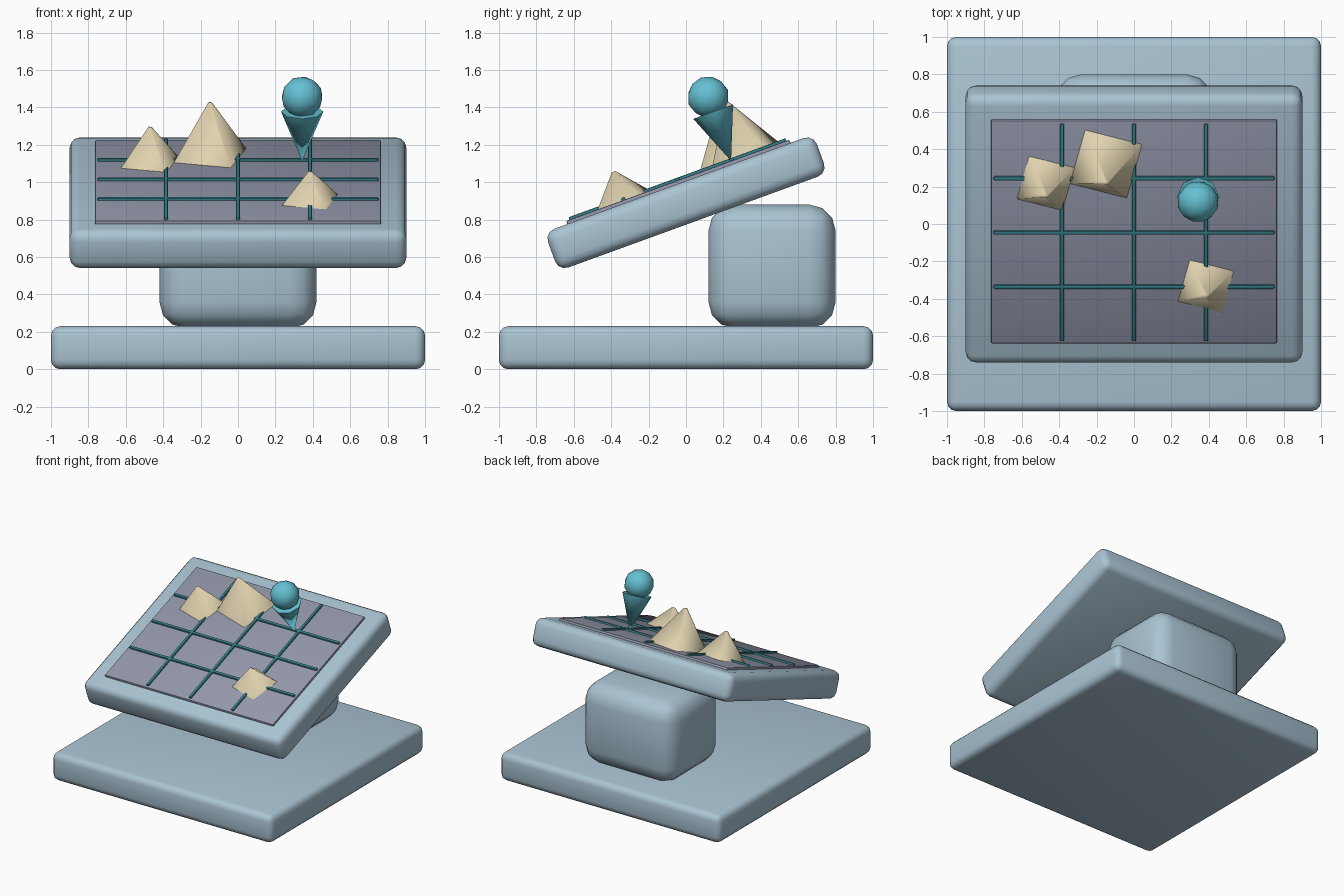
import bpy, math
from mathutils import Matrix, Vector

if "Cube" in bpy.data.objects:
    bpy.data.objects.remove(bpy.data.objects["Cube"])


def material(name, rgb):
    m = bpy.data.materials.new(name)
    m.diffuse_color = (*rgb, 1)
    m.use_nodes = True
    m.node_tree.nodes["Principled BSDF"].inputs["Base Color"].default_value = m.diffuse_color
    return m


SHELL = material("pale blue grey", (0.40, 0.55, 0.65))
SCREEN = material("slate violet", (0.29, 0.31, 0.40))
LINE = material("dark teal", (0.035, 0.22, 0.26))
SAND = material("sand", (0.75, 0.65, 0.43))
PIN = material("bright cyan", (0.13, 0.53, 0.65))

# Frame of the tilted table: local z is its normal
TILT = Matrix.Translation((0, 0, 0.89)) @ Matrix.Rotation(math.radians(20), 4, 'X')
FLAT = Matrix.Identity(4)
SURFACE = 0.128   # local height of the screen face


def finish(name, mat, matrix, angle):
    ob = bpy.context.object
    ob.name = name
    ob.data.materials.append(mat)
    ob.matrix_world = matrix
    bpy.ops.object.shade_smooth_by_angle(angle=math.radians(angle))
    return ob


def box(name, size, centre, mat, bevel, segments=3, frame=FLAT):
    bpy.ops.mesh.primitive_cube_add(size=1)
    ob = bpy.context.object
    ob.data.transform(Matrix.Diagonal((*size, 1)))
    mod = ob.modifiers.new("rounding", 'BEVEL')
    mod.width, mod.segments = bevel, segments
    bpy.ops.object.modifier_apply(modifier=mod.name)
    return finish(name, mat, frame @ Matrix.Translation(centre), 40)


def cone(name, sides, r_low, r_high, height, x, y, turn, mat):
    bpy.ops.mesh.primitive_cone_add(vertices=sides, radius1=r_low, radius2=r_high, depth=height)
    place = Matrix.Translation((x, y, SURFACE + height / 2))
    return finish(name, mat, TILT @ place @ Matrix.Rotation(math.radians(turn), 4, 'Z'), 85)


# Base, support block and tilted table
box("base", (2, 2, 0.23), (0, 0, 0.115), SHELL, 0.05)
box("support_block", (0.84, 0.68, 0.66), (0, 0.46, 0.55), SHELL, 0.14)
box("table_frame", (1.8, 1.53, 0.22), (0, 0, 0), SHELL, 0.055, 3, TILT)
box("map_screen", (1.53, 1.27, 0.04), (0, 0, SURFACE - 0.02), SCREEN, 0.008, 2, TILT)

# Grid lines on the screen
for i in (-1, 0, 1):
    box(f"grid_line_long_{i + 2}", (1.5, 0.022, 0.022), (0, i * 0.308, SURFACE + 0.003),
        LINE, 0.006, 2, TILT)
    box(f"grid_line_short_{i + 2}", (0.022, 1.235, 0.022), (i * 0.385, 0, SURFACE + 0.003),
        LINE, 0.006, 2, TILT)

# Four-sided hills: x, y, base radius, height
for n, (x, y, r, h) in enumerate([(-0.472, 0.278, 0.178, 0.20),
                                  (-0.15, 0.388, 0.223, 0.30),
                                  (0.384, -0.307, 0.172, 0.16)], 1):
    cone(f"hill_{n}", 4, r, 0.012, h, x, y, 30, SAND)

# Marker pin: inverted cone with a ball above
cone("pin_point", 8, 0.0, 0.113, 0.28, 0.343, 0.303, 0, PIN)
bpy.ops.mesh.primitive_ico_sphere_add(subdivisions=2, radius=0.112)
finish("pin_ball", PIN, TILT @ Matrix.Translation((0.343, 0.305, 0.49)), 60)
